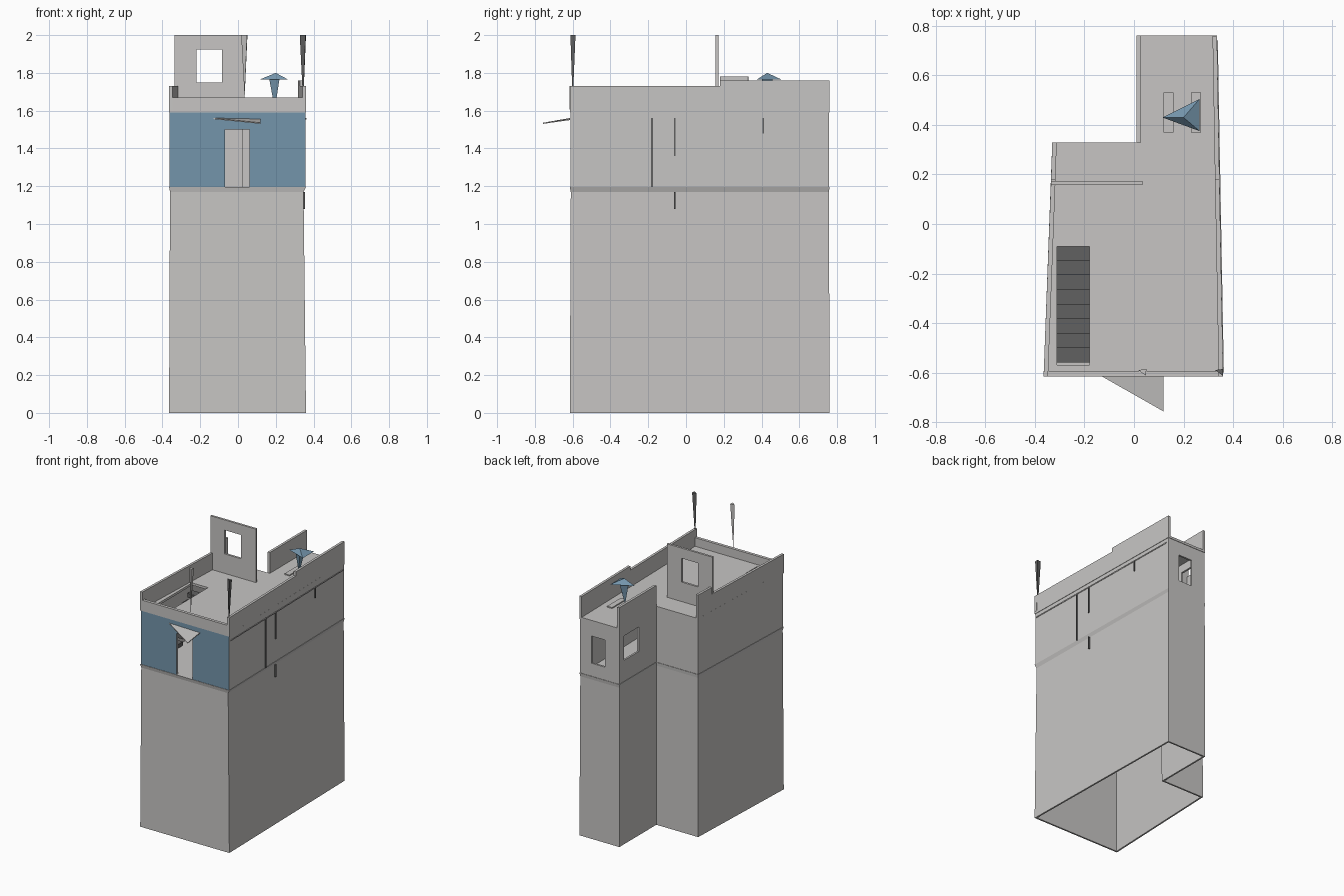
import bpy, bmesh, math
from mathutils import Vector

if "Cube" in bpy.data.objects:
    bpy.data.objects.remove(bpy.data.objects["Cube"])

def material(name, rgb):
    m = bpy.data.materials.new(name)
    m.diffuse_color = (*rgb, 1)
    m.use_nodes = True
    m.node_tree.nodes["Principled BSDF"].inputs["Base Color"].default_value = m.diffuse_color
    return m

GREY = material("warm_grey", (0.57, 0.56, 0.55))
BLUE = material("slate_blue", (0.175, 0.30, 0.41))
DARK = material("dark_grey", (0.12, 0.12, 0.12))

# L-shaped footprints, counter-clockwise from the front left
FOOT = [(-.365, -.615), (.36, -.615), (.335, .76), (.01, .76), (.01, .33), (-.33, .33)]
NECK = [(-.36, -.61), (.347, -.61), (.33, .757), (.012, .757), (.012, .328), (-.328, .328)]

def mesh_object(name, verts, faces, mat):
    me = bpy.data.meshes.new(name)
    me.from_pydata(verts, [], faces)
    bm = bmesh.new()
    bm.from_mesh(me)
    bmesh.ops.recalc_face_normals(bm, faces=bm.faces)
    bm.to_mesh(me)
    bm.free()
    me.materials.append(mat)
    ob = bpy.data.objects.new(name, me)
    bpy.context.collection.objects.link(ob)
    return ob

def prism(name, low, high, z0, z1, mat=GREY):
    n = len(low)
    verts = [(x, y, z0) for x, y in low] + [(x, y, z1) for x, y in high]
    faces = [(i, (i + 1) % n, n + (i + 1) % n, n + i) for i in range(n)]
    return mesh_object(name, verts, faces + [tuple(range(n))[::-1], tuple(range(n, 2 * n))], mat)

def box(name, x0, x1, y0, y1, z0, z1, mat=GREY):
    p = [(x0, y0), (x1, y0), (x1, y1), (x0, y1)]
    return prism(name, p, p, z0, z1, mat)

def bar(name, a, b, width, z0, z1, mat=GREY):
    """Upright panel along a to b, thickened to the left of its run."""
    a, b = Vector(a), Vector(b)
    d = (b - a).normalized()
    n = Vector((-d.y, d.x)) * width
    p = [a, b, b + n, a + n]
    return prism(name, p, p, z0, z1, mat)

def inset(points, t):
    """Move each corner of a counter-clockwise outline inward."""
    out, n = [], len(points)
    for i in range(n):
        p, q, r = (Vector(points[(i + k) % n]) for k in (-1, 0, 1))
        d1, d2 = (q - p).normalized(), (r - q).normalized()
        n1, n2 = Vector((-d1.y, d1.x)), Vector((-d2.y, d2.x))
        out.append(q + (n1 + n2) * t / (1 + n1.dot(n2)))
    return out

def shell(name, low, high, z0, z1, t):
    """Walls of an outline, open above and below."""
    n = len(low)
    rings = [(low, z0), (high, z1), (inset(high, t), z1), (inset(low, t), z0)]
    verts = [(p[0], p[1], z) for ring, z in rings for p in ring]
    faces = [(k * n + i, k * n + (i + 1) % n, (k + 1) % 4 * n + (i + 1) % n, (k + 1) % 4 * n + i)
             for k in range(4) for i in range(n)]
    return mesh_object(name, verts, faces, GREY)

def cut(ob, *bounds):
    """Cut a box-shaped opening and bake it in."""
    c = box("cutter", *bounds)
    c.hide_render = True
    m = ob.modifiers.new("opening", 'BOOLEAN')
    m.operation, m.solver, m.object = 'DIFFERENCE', 'EXACT', c
    dg = bpy.context.evaluated_depsgraph_get()
    me = bpy.data.meshes.new_from_object(ob.evaluated_get(dg))
    ob.modifiers.clear()
    ob.data = me
    bpy.data.objects.remove(c)

# Tall hollow base, open underneath
shell("base_walls", FOOT, NECK, 0, 1.17, .012)
prism("room_floor", NECK, FOOT, 1.17, 1.195)

# Upper room with a door and two windows
room = shell("room_walls", inset(FOOT, .003), inset(FOOT, .003), 1.195, 1.59, .014)
cut(room, -.07, .06, -.7, -.5, 1.19, 1.50)
cut(room, .127, .24, .7, .8, 1.29, 1.49)
cut(room, -.02, .06, .53, .70, 1.35, 1.53)
room.data.materials.clear()
for m in (GREY, BLUE):
    room.data.materials.append(m)
for f in room.data.polygons:
    f.material_index = int(f.normal.y < -.9 and f.center.y < -.605)

# Roof slab with the stair opening
roof = prism("roof", FOOT, FOOT, 1.59, 1.607)
cut(roof, -.31, -.18, -.57, -.09, 1.5, 1.7)
for i in range(8):
    y = -.56 + i * .059
    z = 1.23 + i * .046
    box("stair_step", -.31, -.18, y, y + .059, z - .03, z, DARK)

# Parapets
bar("front_parapet", (-.365, -.615), (.36, -.615), .022, 1.607, 1.67)
bar("right_parapet", (.36, -.615), (.345, .18), .018, 1.607, 1.73)
bar("rear_right_parapet", (.345, .18), (.335, .76), .018, 1.607, 1.76)
bar("rear_left_parapet", (.01, .76), (.01, .33), .018, 1.607, 1.76)
bar("left_parapet", (-.335, .18), (-.365, -.615), .018, 1.607, 1.73)
bar("back_left_parapet", (-.33, .33), (-.335, .18), .018, 1.607, 1.78)

# Standing roof wall with a window
wall = box("roof_wall", -.335, .035, .157, .173, 1.607, 2.0)
cut(wall, -.22, -.085, .1, .25, 1.75, 1.925)

# Inverted spikes on the front edge
for x, z in ((.345, 1.64), (.035, 1.67)):
    mesh_object("roof_spike", [(x, -.6, z), (x - .018, -.59, 2), (x + .015, -.585, 2), (x + .013, -.612, 2)],
                [(0, 1, 2), (0, 2, 3), (0, 3, 1), (1, 2, 3)], DARK if x > .3 else GREY)

# Triangular awning over the door
tri = [(-.13, -.615, 1.555), (.12, -.615, 1.55), (.12, -.757, 1.53)]
mesh_object("awning", tri + [(x, y, z + .006) for x, y, z in tri],
            [(0, 1, 2), (3, 4, 5), (0, 1, 4, 3), (1, 2, 5, 4), (2, 0, 3, 5)], GREY)

# Blue faceted roof ornament with its stem and two base plates
mesh_object("ornament_cap", [(.115, .43, 1.765), (.265, .375, 1.765), (.265, .505, 1.765), (.2, .43, 1.8)],
            [(0, 1, 2), (0, 1, 3), (1, 2, 3), (2, 0, 3)], BLUE)
mesh_object("ornament_stem", [(.165, .43, 1.77), (.22, .40, 1.77), (.22, .46, 1.77), (.195, .43, 1.61)],
            [(0, 1, 2), (0, 1, 3), (1, 2, 3), (2, 0, 3)], BLUE)
for x in (.12, .23):
    box("ornament_plate", x, x + .04, .37, .53, 1.607, 1.615)

# Thin strips on the right wall
def wall_x(y):
    return .36 - .025 * (y + .615) / 1.375

for y, z0, z1 in ((-.06, 1.08, 1.17), (-.06, 1.36, 1.56), (.41, 1.48, 1.56), (-.18, 1.195, 1.56)):
    x = wall_x(y)
    box("drip_strip", x - .012, x + .004, y - .004, y + .004, z0, z1, DARK)
bar("wall_rail", (wall_x(-.6), -.6), (wall_x(.74), .74), -.003, 1.553, 1.561)
